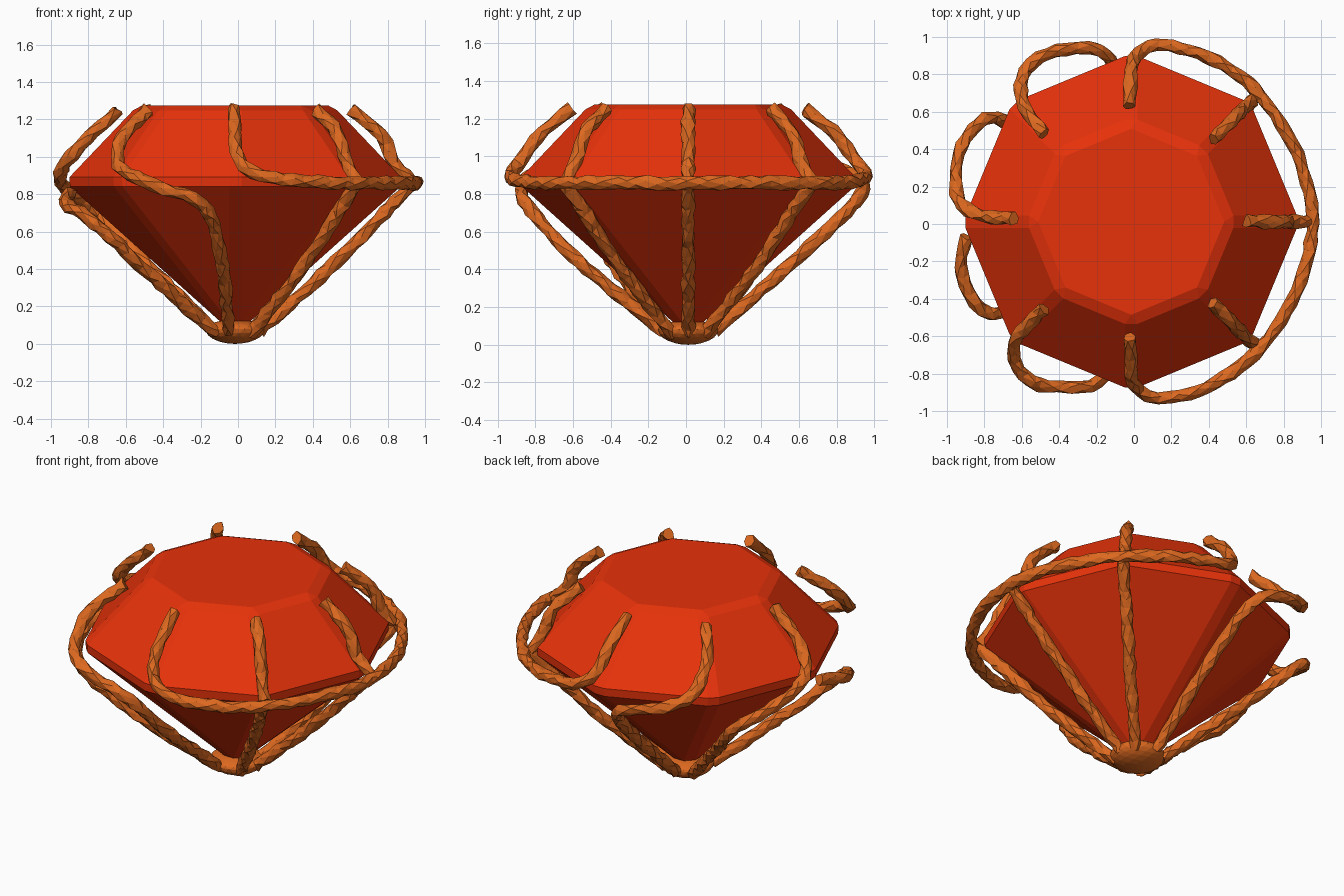
import bpy, bmesh, math, random
from mathutils import Vector

if "Cube" in bpy.data.objects:
    bpy.data.objects.remove(bpy.data.objects["Cube"])

random.seed(4)
CX, CY = -0.015, 0.012


def material(name, color):
    m = bpy.data.materials.new(name)
    m.diffuse_color = color
    m.use_nodes = True
    m.node_tree.nodes["Principled BSDF"].inputs["Base Color"].default_value = m.diffuse_color
    return m


RED = material("gem_red", (0.80, 0.032, 0.003, 1))
COPPER = material("copper", (0.72, 0.14, 0.014, 1))


def finish(name, bm, mat):
    bmesh.ops.recalc_face_normals(bm, faces=bm.faces[:])
    me = bpy.data.meshes.new(name)
    bm.to_mesh(me)
    bm.free()
    ob = bpy.data.objects.new(name, me)
    bpy.context.collection.objects.link(ob)
    me.materials.append(mat)
    return ob


def sample(pts, step=0.055):
    """Catmull-Rom path through the points, evenly divided."""
    p = [Vector(q) for q in pts]
    p = [2 * p[0] - p[1]] + p + [2 * p[-1] - p[-2]]
    out = []
    for i in range(1, len(p) - 2):
        a, b, c, d = p[i - 1:i + 3]
        n = max(1, round((c - b).length / step))
        for k in range(n):
            t = k / n
            out.append(0.5 * (2 * b + (c - a) * t + (2 * a - 5 * b + 4 * c - d) * t * t
                              + (3 * b - a - 3 * c + d) * t ** 3))
    return out + [p[-2]]


def wire(name, pts, r=0.036, sides=6):
    """Rough hammered faceted wire."""
    path = sample(pts)
    bm = bmesh.new()
    rings = []
    n = Vector((0.31, 0.52, 0.8))
    for i, c in enumerate(path):
        t = (path[min(i + 1, len(path) - 1)] - path[max(i - 1, 0)]).normalized()
        n = (n - t * n.dot(t)).normalized()
        b = t.cross(n)
        ring = []
        for k in range(sides):
            a = math.tau * (k + 0.5 * (i % 2)) / sides
            rr = r * random.uniform(0.8, 1.2)
            slide = t * random.uniform(-0.012, 0.012)
            ring.append(bm.verts.new(c + (n * math.cos(a) + b * math.sin(a)) * rr + slide))
        rings.append(ring)
    for i, (r0, r1) in enumerate(zip(rings, rings[1:])):
        for k in range(sides):
            j = (k + 1) % sides
            if i % 2 == 0:
                bm.faces.new((r0[k], r0[j], r1[k]))
                bm.faces.new((r0[j], r1[j], r1[k]))
            else:
                bm.faces.new((r0[k], r0[j], r1[j]))
                bm.faces.new((r0[k], r1[j], r1[k]))
    bm.faces.new(rings[0])
    bm.faces.new(rings[-1])
    return finish(name, bm, COPPER)


def radial(deg, profile):
    a = math.radians(deg)
    return [(CX + r * math.cos(a), CY + r * math.sin(a), z) for r, z in profile]


# Eight-sided cut gem with narrow bevels
bm = bmesh.new()


def ring(r, z):
    return [bm.verts.new(p) for a in range(0, 360, 45) for p in radial(a, [(r, z)])]


girdle, table = ring(0.925, 0.865), ring(0.535, 1.275)
tip = bm.verts.new((CX, CY, 0.035))
for k in range(8):
    j = (k + 1) % 8
    bm.faces.new((girdle[k], girdle[j], table[j], table[k]))
    bm.faces.new((girdle[j], girdle[k], tip))
bm.faces.new(table)
gem = finish("gem", bm, RED)
bev = gem.modifiers.new("edge_bevel", "BEVEL")
bev.width = 0.035
bev.segments = 1
bev.limit_method = "ANGLE"
bev.angle_limit = math.radians(15)

# Bowed prongs and lower ribs on the right half
for deg in (-45, 0, 45):
    end = 0.95 if deg == 0 else 0.92
    wire(f"upper_prong_{deg}", radial(deg, [(0.62, 1.25), (0.78, 1.12), (0.845, 0.97), (end, 0.865)]))
    wire(f"lower_rib_{deg}", radial(deg, [(end, 0.855), (end - 0.09, 0.76), (0.5, 0.4), (0.12, 0.06)]))

# Girdle ring over the right half, flowing into the front and back prongs
half = [(-0.025, 0.62, 1.25), (-0.015, 0.77, 1.13), (0.0, 0.87, 1.0), (0.07, 0.93, 0.92),
        (0.2, 0.94, 0.885), (0.44, 0.86, 0.865), (0.68, 0.67, 0.86), (0.87, 0.37, 0.86)]
wire("girdle_ring", [(x, CY - y, z) for x, y, z in half] + [(0.955, CY, 0.86)]
     + [(x, CY + y, z) for x, y, z in reversed(half)])

# Left prongs curl round the girdle into the neighbouring lower rib
wire("back_left_prong", [(-0.48, 0.48, 1.25), (-0.585, 0.63, 1.1), (-0.6, 0.78, 0.96),
                         (-0.51, 0.885, 0.9), (-0.36, 0.935, 0.855), (-0.14, 0.9, 0.76),
                         (-0.07, 0.6, 0.47), (-0.04, 0.15, 0.07)])
wire("front_left_prong", [(-0.48, -0.45, 1.25), (-0.62, -0.6, 1.1), (-0.64, -0.73, 0.96),
                          (-0.55, -0.84, 0.89), (-0.4, -0.87, 0.83), (-0.18, -0.84, 0.74),
                          (-0.09, -0.6, 0.47), (-0.05, -0.12, 0.07)])
wire("left_prong", [(-0.64, 0.03, 1.25), (-0.8, 0.04, 1.1), (-0.92, 0.1, 0.97),
                    (-0.955, 0.22, 0.89), (-0.92, 0.42, 0.83), (-0.75, 0.57, 0.7),
                    (-0.48, 0.38, 0.42), (-0.12, 0.1, 0.06)])
wire("left_lower_rib", [(-0.9, -0.07, 0.81), (-0.92, -0.27, 0.75), (-0.77, -0.48, 0.65),
                        (-0.48, -0.35, 0.38), (-0.12, -0.08, 0.06)])

# Rounded cup where the ribs meet under the gem
bm = bmesh.new()
bmesh.ops.create_icosphere(bm, subdivisions=3, radius=1)
for v in bm.verts:
    v.co = Vector((CX + v.co.x * 0.16, CY + v.co.y * 0.16, 0.08 + v.co.z * (0.08 if v.co.z < 0 else 0.05)))
finish("base_cup", bm, COPPER)
